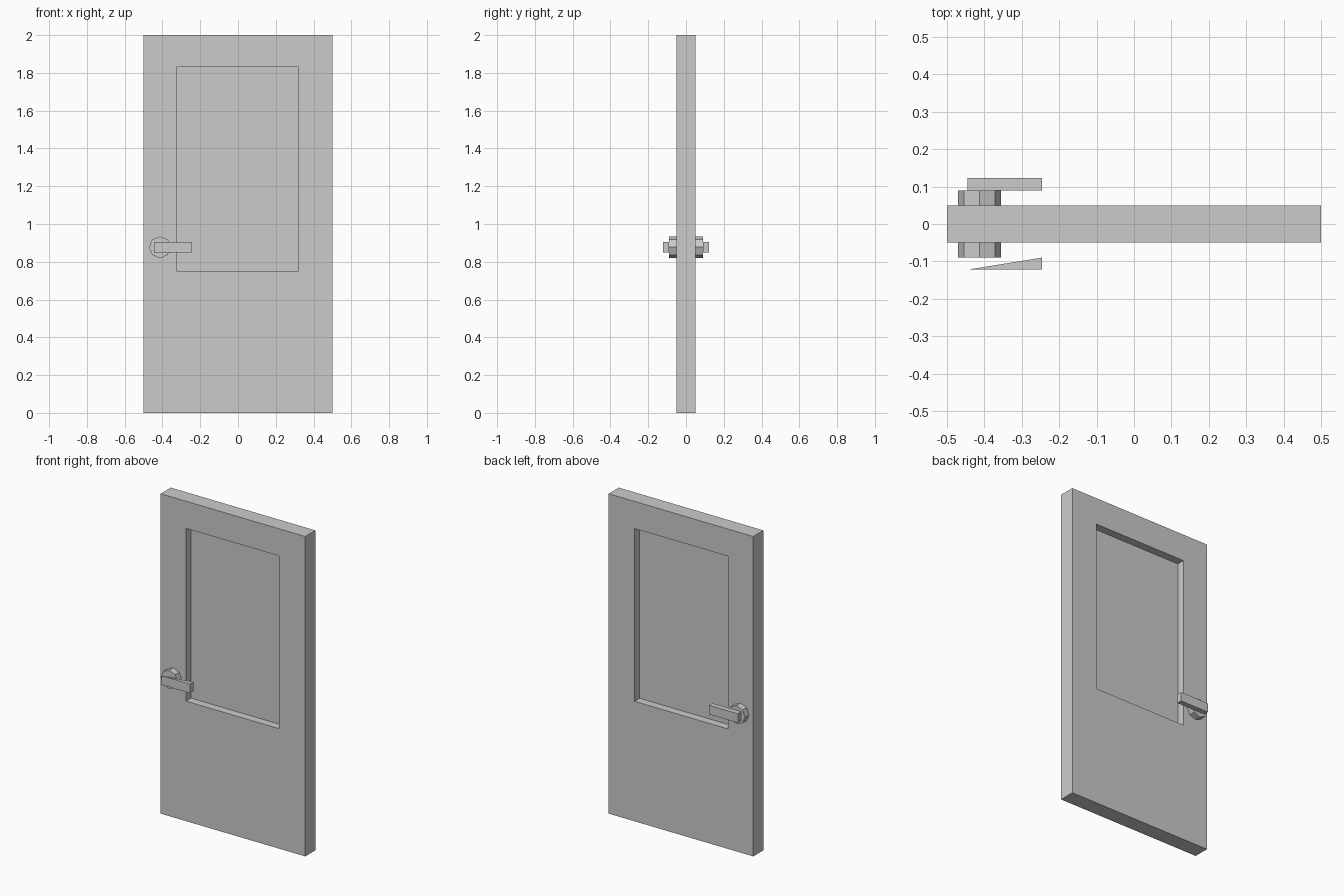
import bpy, bmesh, math
from mathutils import Matrix

if "Cube" in bpy.data.objects:
    bpy.data.objects.remove(bpy.data.objects["Cube"])


def finish(name, bm):
    bmesh.ops.recalc_face_normals(bm, faces=bm.faces)
    mesh = bpy.data.meshes.new(name)
    bm.to_mesh(mesh)
    bm.free()
    obj = bpy.data.objects.new(name, mesh)
    bpy.context.collection.objects.link(obj)
    return obj


def prism(name, outline, z0, z1):
    """Extrude an (x, y) outline upwards from z0 to z1."""
    bm = bmesh.new()
    face = bm.faces.new([bm.verts.new((x, y, z0)) for x, y in outline])
    ext = bmesh.ops.extrude_face_region(bm, geom=[face])["geom"]
    verts = [g for g in ext if isinstance(g, bmesh.types.BMVert)]
    bmesh.ops.translate(bm, verts=verts, vec=(0, 0, z1 - z0))
    return finish(name, bm)


def rect(x0, x1, y0, y1):
    return [(x0, y0), (x1, y0), (x1, y1), (x0, y1)]


# Door leaf: a slab pierced by a rectangular opening
bm = bmesh.new()
corners = [(-0.5, 0), (0.5, 0), (0.5, 2), (-0.5, 2)]
opening = [(-0.325, 0.75), (0.32, 0.75), (0.32, 1.83), (-0.325, 1.83)]
loops = [[bm.verts.new((x, y, z)) for x, z in ring]
         for ring, y in ((corners, -0.05), (opening, -0.05), (opening, 0.05), (corners, 0.05))]
for k in range(4):
    a, b = loops[k], loops[(k + 1) % 4]
    for i in range(4):
        j = (i + 1) % 4
        bm.faces.new((a[i], a[j], b[j], b[i]))
finish("door_leaf", bm)

# Thin pane in the middle of the opening
bm = bmesh.new()
bm.faces.new([bm.verts.new((x, 0, z)) for x, z in opening])
finish("window_pane", bm)

# Octagonal handle roses on both faces
HX, HZ = -0.413, 0.877
for side, s in (("front", -1), ("back", 1)):
    bm = bmesh.new()
    bmesh.ops.create_cone(
        bm, cap_ends=True, segments=8, radius1=0.058, radius2=0.058, depth=0.04,
        matrix=Matrix.Translation((HX, s * 0.07, HZ)) @ Matrix.Rotation(math.pi / 2, 4, "X"))
    finish(side + "_handle_rose", bm)

# Lever handles: a straight bar at the back, a tapered one at the front
prism("back_lever", rect(-0.445, -0.246, 0.09, 0.123), 0.848, 0.905)
prism("front_lever", [(-0.445, -0.122), (-0.246, -0.122), (-0.246, -0.09)], 0.848, 0.905)
